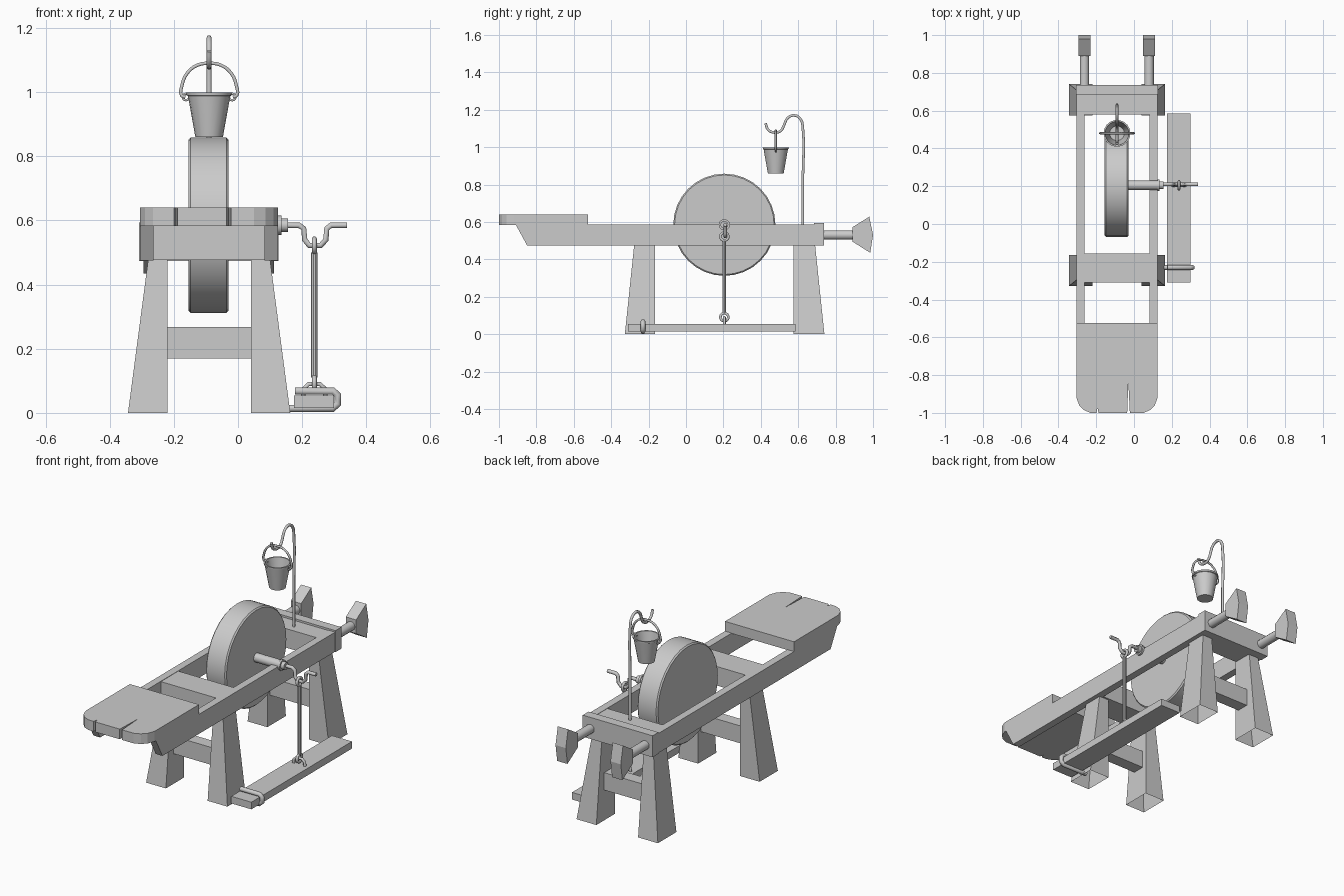
import bpy, bmesh, math
from mathutils import Vector

if "Cube" in bpy.data.objects:
    bpy.data.objects.remove(bpy.data.objects["Cube"], do_unlink=True)

grey = bpy.data.materials.new("plain_grey")
grey.use_nodes = True
grey.diffuse_color = (0.6, 0.6, 0.6, 1)
grey.node_tree.nodes["Principled BSDF"].inputs["Base Color"].default_value = (0.6, 0.6, 0.6, 1)


def finish(name, bm, smooth=False):
    bmesh.ops.recalc_face_normals(bm, faces=bm.faces)
    mesh = bpy.data.meshes.new(name)
    bm.to_mesh(mesh)
    bm.free()
    obj = bpy.data.objects.new(name, mesh)
    bpy.context.collection.objects.link(obj)
    mesh.materials.append(grey)
    if smooth:
        bpy.ops.object.select_all(action="DESELECT")
        bpy.context.view_layer.objects.active = obj
        obj.select_set(True)
        bpy.ops.object.shade_smooth_by_angle(angle=math.radians(35))
    return obj


def prism(name, outline, axis, lo, hi):
    """Extrude a 2D outline along the x or z axis."""
    bm = bmesh.new()
    place = (lambda a, b: (lo, a, b)) if axis == "x" else (lambda a, b: (a, b, lo))
    face = bm.faces.new([bm.verts.new(place(a, b)) for a, b in outline])
    new = bmesh.ops.extrude_face_region(bm, geom=[face])["geom"]
    step = Vector((hi - lo, 0, 0)) if axis == "x" else Vector((0, 0, hi - lo))
    bmesh.ops.translate(bm, vec=step, verts=[v for v in new if isinstance(v, bmesh.types.BMVert)])
    return finish(name, bm)


def box(name, x0, x1, y0, y1, z0, z1):
    return prism(name, [(x0, y0), (x1, y0), (x1, y1), (x0, y1)], "z", z0, z1)


def lathe(name, profile, centre, axis="z", sides=16):
    """Spin a (radius, height) profile; zero radius closes an end."""
    bm = bmesh.new()
    spin = {"x": Vector((1, 0, 0)), "y": Vector((0, 1, 0)), "z": Vector((0, 0, 1))}[axis]
    out = Vector((0, 0, 1)) if axis != "z" else Vector((1, 0, 0))
    verts = [bm.verts.new(Vector(centre) + out * r + spin * h) for r, h in profile]
    edges = [bm.edges.new(pair) for pair in zip(verts, verts[1:])]
    bmesh.ops.spin(bm, geom=verts + edges, cent=centre, axis=spin,
                   angle=math.tau, steps=sides, use_duplicate=False)
    bmesh.ops.remove_doubles(bm, verts=bm.verts, dist=0.0005)
    return finish(name, bm, True)


def rod(name, centre, axis, radius, length, sides=12):
    return lathe(name, [(0, 0), (radius, 0), (radius, length), (0, length)], centre, axis, sides)


def wire(name, points, radius, closed=False, smooth=True):
    """Bent bar following a list of points."""
    curve = bpy.data.curves.new(name, "CURVE")
    curve.dimensions = "3D"
    curve.bevel_depth = radius
    curve.bevel_resolution = 1
    curve.use_fill_caps = True
    curve.resolution_u = 3
    spline = curve.splines.new("BEZIER" if smooth else "POLY")
    pts = spline.bezier_points if smooth else spline.points
    pts.add(len(points) - 1)
    for p, co in zip(pts, points):
        if smooth:
            p.co = co
            p.handle_left_type = p.handle_right_type = "AUTO"
        else:
            p.co = (*co, 1)
    spline.use_cyclic_u = closed
    spline.use_smooth = True
    obj = bpy.data.objects.new(name, curve)
    bpy.context.collection.objects.link(obj)
    curve.materials.append(grey)
    return obj


def ring(name, centre, radius, thick, plane="yz"):
    pts = []
    for i in range(8):
        a, b = radius * math.cos(i * math.tau / 8), radius * math.sin(i * math.tau / 8)
        pts.append(Vector(centre) + (Vector((0, a, b)) if plane == "yz" else Vector((a, 0, b))))
    return wire(name, pts, thick, True)


MID = -0.09          # bench centre line
AXLE_Y, AXLE_Z = 0.205, 0.585

# Bench frame: rails with raked front ends, cross blocks and end board
rail = [(-0.85, 0.475), (0.69, 0.475), (0.69, 0.585), (-0.91, 0.585)]
prism("left_rail", rail, "x", 0.083, 0.125)
prism("right_rail", rail, "x", -0.305, -0.263)
box("front_cross_block", -0.264, 0.084, -0.31, -0.155, 0.476, 0.583)
box("rear_cross_block", -0.264, 0.084, 0.58, 0.69, 0.476, 0.583)
box("rear_end_board", -0.308, 0.127, 0.685, 0.737, 0.473, 0.594)

# Seat board with rounded front corners and two splits in the front edge
prism("seat", [(-0.305, -0.525), (-0.305, -0.92), (-0.29, -0.96), (-0.265, -0.985), (-0.23, -1),
               (-0.2, -1), (-0.193, -0.975), (-0.188, -1), (-0.036, -1), (-0.03, -0.835),
               (-0.022, -1), (0.05, -1), (0.085, -0.985), (0.11, -0.96), (0.125, -0.92),
               (0.125, -0.525)], "z", 0.583, 0.64)


def leg(name, side, y_in, y_out):
    """Tapered leg, hollow underneath, vertical on its inner faces."""
    bm = bmesh.new()
    drift = 0.05 if y_out > y_in else -0.05
    x_in = MID + side * 0.13
    rings = []
    for z, x_out, y_far in ((0, MID + side * 0.253, y_out),
                            (0.478, MID + side * 0.19, y_out - drift)):
        rings.append([bm.verts.new(c) for c in ((x_in, y_in, z), (x_out, y_in, z),
                                                (x_out, y_far, z), (x_in, y_far, z))])
    for i in range(4):
        j = (i + 1) % 4
        bm.faces.new((rings[0][i], rings[0][j], rings[1][j], rings[1][i]))
    bm.faces.new(rings[1])
    finish(name, bm)


for end, y_in, y_out in (("front", -0.165, -0.327), ("rear", 0.575, 0.74)):
    leg(end + "_left_leg", 1, y_in, y_out)
    leg(end + "_right_leg", -1, y_in, y_out)
    mid_y = y_in + (0.06 if end == "rear" else -0.06)
    box(end + "_stretcher", -0.222, 0.042, mid_y - 0.035, mid_y + 0.035, 0.17, 0.268)

# Carrying handles with flared grips
grip = [(0.89, 0.495), (0.985, 0.435), (1.0, 0.53), (0.98, 0.628), (0.89, 0.572)]
for name, x in (("left", 0.08), ("right", -0.262)):
    rod(name + "_handle_rod", (x, 0.72, 0.53), "y", 0.025, 0.18)
    prism(name + "_handle_grip", grip, "x", x - 0.032, x + 0.032)

# Grinding wheel and axle
R, W, B = 0.273, 0.063, 0.007
lathe("grinding_wheel", [(0, -W), (R - B, -W), (R, B - W), (R, W - B), (R - B, W), (0, W)],
      (MID - 0.002, AXLE_Y, AXLE_Z), "x", 32)
rod("axle", (-0.04, AXLE_Y, AXLE_Z), "x", 0.025, 0.166)
rod("axle_collar", (0.124, AXLE_Y, AXLE_Z), "x", 0.03, 0.012)
rod("axle_cap", (0.134, AXLE_Y, AXLE_Z), "x", 0.021, 0.022)

# Crank, connecting rod and its eyes
crank = [(0.145, 0.585), (0.19, 0.585), (0.205, 0.575), (0.208, 0.54), (0.222, 0.522),
         (0.258, 0.522), (0.274, 0.54), (0.277, 0.575), (0.29, 0.585), (0.34, 0.585)]
wire("crank", [(x, AXLE_Y + 0.005, z) for x, z in crank], 0.01, smooth=False)
rod("connecting_rod", (0.238, AXLE_Y, 0.11), "z", 0.01, 0.39, 10)
ring("upper_rod_eye", (0.238, AXLE_Y, 0.522), 0.021, 0.008)
ring("lower_rod_eye", (0.238, AXLE_Y, 0.091), 0.021, 0.008)
staple = [(0.203, 0.05), (0.205, 0.075), (0.22, 0.09), (0.256, 0.09), (0.271, 0.075), (0.273, 0.05)]
wire("treadle_staple", [(x, AXLE_Y, z) for x, z in staple], 0.008, smooth=False)

# Treadle and the bar wrapped around it
box("treadle", 0.175, 0.3, -0.31, 0.585, 0.015, 0.055)
wrap = [(0.14, 0.014), (0.295, 0.014), (0.311, 0.028), (0.311, 0.055), (0.297, 0.068), (0.178, 0.068)]
wire("treadle_strap", [(x, -0.23, z) for x, z in wrap], 0.013, smooth=False)

# Hook pole
hook = [(0.625, 0.57), (0.625, 0.85), (0.625, 1.1), (0.612, 1.15), (0.578, 1.17), (0.543, 1.155),
        (0.525, 1.12), (0.508, 1.088), (0.475, 1.078), (0.44, 1.092), (0.425, 1.128)]
wire("hook_pole", [(MID, y, z) for y, z in hook], 0.008)

# Water bucket, open at the top, with bail and ears
lathe("bucket", [(0, 0), (0.043, 0), (0.066, 0.128), (0.07, 0.13), (0.071, 0.139), (0.063, 0.139),
                 (0.039, 0.01), (0, 0.01)], (MID, 0.48, 0.86), "z", 18)
bail = [(-0.074, 0.985), (-0.086, 0.99), (-0.085, 1.02), (-0.068, 1.06), (-0.035, 1.085), (0, 1.09)]
bail += [(-x, z) for x, z in reversed(bail[:-1])]
wire("bucket_bail", [(MID + x, 0.48, z) for x, z in bail], 0.006)
for name, side in (("left", 1), ("right", -1)):
    ring(name + "_bucket_ear", (MID + side * 0.072, 0.48, 0.985), 0.01, 0.004, "xz")
